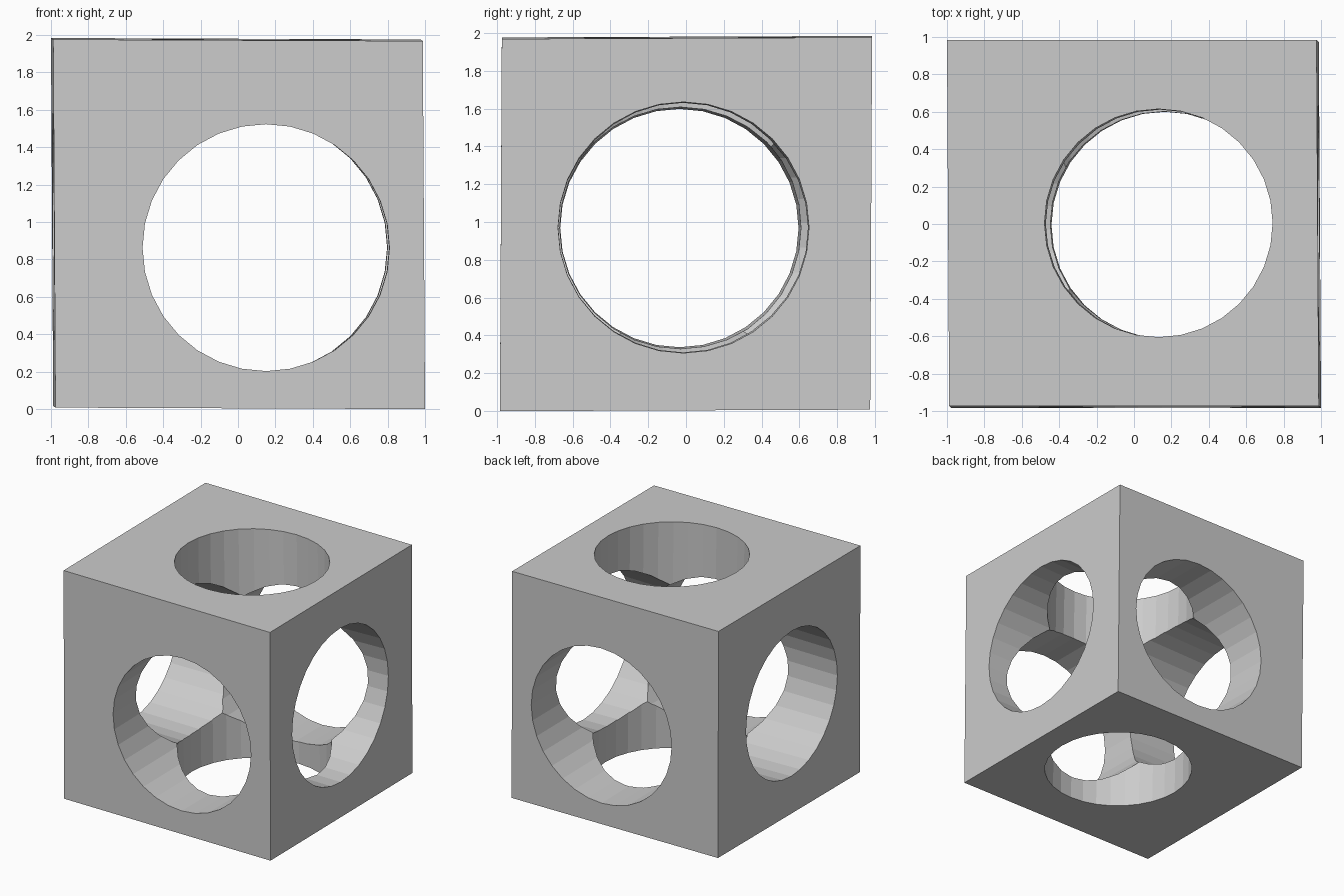
import bpy
import bmesh
from math import cos, sin, tau
from mathutils import Matrix, Vector

old = bpy.data.objects.get("Cube")
if old:
    bpy.data.objects.remove(old, do_unlink=True)

SIDES = 32
MID = Vector((0, 0, 0.992))

grey = bpy.data.materials.new("plain_grey")
grey.use_nodes = True
grey.diffuse_color = (0.6, 0.6, 0.6, 1)
for node in grey.node_tree.nodes:
    if node.type == 'BSDF_PRINCIPLED':
        node.inputs["Base Color"].default_value = grey.diffuse_color


def make_object(name, bm):
    bmesh.ops.recalc_face_normals(bm, faces=bm.faces)
    mesh = bpy.data.meshes.new(name)
    bm.to_mesh(mesh)
    bm.free()
    mesh.materials.append(grey)
    obj = bpy.data.objects.new(name, mesh)
    bpy.context.scene.collection.objects.link(obj)
    return obj


def bore(name, axis, start, end):
    """Tapered cutter; start and end are (centre u, centre v, radius) at the two faces."""
    u, v = [i for i in range(3) if i != axis]
    bm = bmesh.new()
    rings = []
    for t in (-0.1, 1.1):
        cu, cv, r = (a + (b - a) * t for a, b in zip(start, end))
        ring = []
        for i in range(SIDES):
            co = Vector((0, 0, 0))
            co[axis] = MID[axis] + 2 * t - 1
            co[u] = cu + r * cos(tau * i / SIDES)
            co[v] = cv + r * sin(tau * i / SIDES)
            ring.append(bm.verts.new(co))
        bm.faces.new(ring)
        rings.append(ring)
    low, high = rings
    for i in range(SIDES):
        j = (i + 1) % SIDES
        bm.faces.new((low[i], low[j], high[j], high[i]))
    obj = make_object(name, bm)
    obj.hide_render = True
    return obj


# Slightly skewed block
skew = Matrix(((0.988, -0.006, -0.006),
               (0.0, 0.979, 0.005),
               (-0.004, 0.004, 0.984)))
bm = bmesh.new()
bmesh.ops.create_cube(bm, size=2)
for vert in bm.verts:
    vert.co = skew @ vert.co + MID
block = make_object("bored_block", bm)

# Three crossing bores
cutters = [
    bore("side_bore", 0, (-0.035, 0.968, 0.63), (-0.013, 0.971, 0.664)),
    bore("front_bore", 1, (0.15, 0.863, 0.66), (0.125, 0.865, 0.672)),
    bore("top_bore", 2, (0.165, -0.006, 0.606), (0.131, 0.005, 0.61)),
]
bpy.context.view_layer.objects.active = block
for cutter in cutters:
    mod = block.modifiers.new(cutter.name, 'BOOLEAN')
    mod.operation = 'DIFFERENCE'
    mod.solver = 'EXACT'
    mod.object = cutter
    bpy.ops.object.modifier_apply(modifier=mod.name)
    bpy.data.objects.remove(cutter, do_unlink=True)
